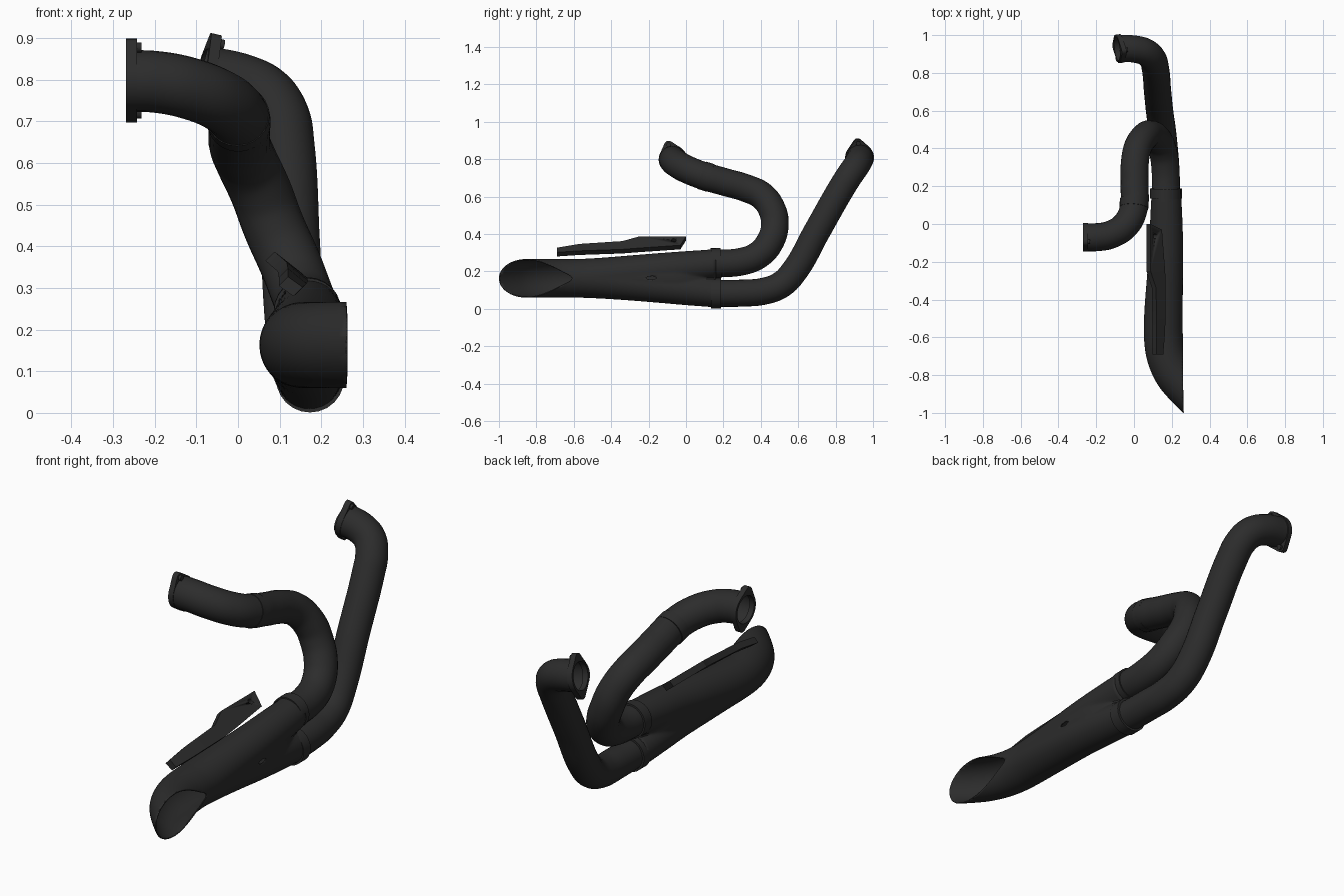
import bpy, bmesh, math
from mathutils import Vector, Matrix

if "Cube" in bpy.data.objects:
    bpy.data.objects.remove(bpy.data.objects["Cube"])

black = bpy.data.materials.new("black_metal")
black.diffuse_color = (0.025, 0.025, 0.025, 1)
black.use_nodes = True
black.node_tree.nodes["Principled BSDF"].inputs["Base Color"].default_value = black.diffuse_color


def add_object(name, mesh, angle=40):
    ob = bpy.data.objects.new(name, mesh)
    bpy.context.collection.objects.link(ob)
    mesh.materials.clear()
    mesh.materials.append(black)
    bpy.ops.object.select_all(action='DESELECT')
    ob.select_set(True)
    bpy.context.view_layer.objects.active = ob
    bpy.ops.object.shade_smooth_by_angle(angle=math.radians(angle))
    return ob


def tube(name, pts, r, caps=False):
    """Round pipe swept along a smooth path."""
    cu = bpy.data.curves.new(name, 'CURVE')
    cu.dimensions = '3D'
    cu.bevel_depth, cu.bevel_resolution = r, 10
    cu.resolution_u, cu.use_fill_caps = 8, caps
    sp = cu.splines.new('BEZIER')
    sp.bezier_points.add(len(pts) - 1)
    for bp, p in zip(sp.bezier_points, pts):
        bp.co = p
        bp.handle_left_type = bp.handle_right_type = 'AUTO'
    tmp = bpy.data.objects.new(name + "_path", cu)
    bpy.context.collection.objects.link(tmp)
    bpy.context.view_layer.update()
    dg = bpy.context.evaluated_depsgraph_get()
    mesh = bpy.data.meshes.new_from_object(tmp.evaluated_get(dg))
    bpy.data.objects.remove(tmp)
    return add_object(name, mesh)


def loft(loops, closed=False):
    """Skin a list of equal-length rings."""
    bm = bmesh.new()
    rings = [[bm.verts.new(p) for p in lp] for lp in loops]
    n = len(rings[0])
    for i in range(len(rings) if closed else len(rings) - 1):
        a, b = rings[i], rings[(i + 1) % len(rings)]
        for j in range(n):
            k = (j + 1) % n
            bm.faces.new((a[j], a[k], b[k], b[j]))
    bmesh.ops.recalc_face_normals(bm, faces=bm.faces)
    return bm


def to_mesh(name, bm):
    me = bpy.data.meshes.new(name)
    bm.to_mesh(me)
    bm.free()
    return me


def catmull(rows, steps):
    rows = [Vector(r) for r in rows]
    out = []
    for i in range(len(rows) - 1):
        p0, p1, p2, p3 = (rows[max(0, min(len(rows) - 1, i + k))] for k in (-1, 0, 1, 2))
        for s in range(steps):
            t = s / steps
            out.append(0.5 * (2 * p1 + (p2 - p0) * t + (2 * p0 - 5 * p1 + 4 * p2 - p3) * t * t
                              + (3 * p1 - p0 - 3 * p2 + p3) * t ** 3))
    return out + [rows[-1]]


# Header pipes
tube("front_header_pipe", [
    (-.265, -.07, .797), (-.2, -.07, .795), (-.12, -.055, .78), (-.04, .0, .748),
    (0, .09, .712), (.003, .2, .68), (.005, .33, .642), (.02, .405, .605),
    (.055, .46, .53), (.085, .475, .45), (.125, .45, .36), (.152, .39, .29),
    (.166, .3, .253), (.167, .12, .243)], .074)
tube("rear_header_pipe", [
    (.173, .12, .083), (.168, .3, .084), (.158, .42, .095), (.148, .51, .13),
    (.138, .578, .2), (.125, .7, .414), (.112, .83, .643), (.1, .872, .71),
    (.065, .908, .762), (.01, .925, .79), (-.085, .93, .81)], .072)

# Joint sleeves and collector collars
tube("joint_sleeve", [(-.001, .085, .714), (.002, .13, .7)], .0765, True)
tube("upper_collar", [(.167, .135, .243), (.167, .188, .245)], .081, True)
tube("lower_collar", [(.173, .135, .083), (.173, .188, .083)], .082, True)


# Two-bolt flanges
def flange(name, centre, normal, tilt, R=.076, r=.024, D=.08, t=.026):
    z = Vector(normal).normalized()
    up = Vector((0, tilt, 1))
    x = (up - z * up.dot(z)).normalized()
    m = Matrix.Translation(centre) @ Matrix((x, z.cross(x), z)).transposed().to_4x4()
    a = math.acos((R - r) / D)
    t0 = math.atan2(r * math.sin(a), D + r * math.cos(a))

    def rho(q):
        q = math.acos(min(1, abs(math.cos(q))))
        if q > a:
            return R
        if q > t0:
            return R / math.cos(q - a)
        return D * math.cos(q) + math.sqrt(max(0, r * r - (D * math.sin(q)) ** 2))

    def ring(f, h):
        return [m @ Vector((f(q) * math.cos(q), f(q) * math.sin(q), h))
                for q in (2 * math.pi * i / 64 for i in range(64))]
    hole = lambda q: .064
    add_object(name, to_mesh(name, loft(
        [ring(rho, 0), ring(rho, t), ring(hole, t), ring(hole, 0)], True)))
    for side in (-1, 1):
        tube(name + "_bolt", [m @ Vector((side * (D + .003), 0, h)) for h in (-.011, .005)], .012, True)


flange("front_flange", (-.243, -.07, .798), (-1, 0, 0), -.3)
flange("rear_flange", (-.064, .93, .806), (-.97, -.14, .22), -.15)

# Collector and slash-cut muffler: y, centre x, centre z, half height, lobe radius, waist fill
stations = catmull([
    (.16, .171, .163, .155, .078, .4), (0, .171, .164, .144, .086, .93),
    (-.15, .17, .165, .132, .09, 1), (-.3, .163, .165, .12, .0955, 1),
    (-.45, .157, .164, .109, .101, 1), (-.58, .155, .163, .103, .103, 1),
    (-.69, .168, .163, .103, .103, 1), (-.783, .205, .163, .103, .103, 1),
    (-.857, .263, .163, .103, .103, 1), (-.96, .366, .163, .103, .103, 1),
    (-1.06, .466, .163, .103, .103, 1)], 6)
loops = []
for i, (y, cx, cz, h, r, fill) in enumerate(stations):
    p, q = stations[max(0, i - 1)], stations[min(len(stations) - 1, i + 1)]
    tan = Vector((q[1] - p[1], q[0] - p[0], 0)).normalized()
    side = Vector((-tan.y, tan.x, 0))
    d, loop = max(0, h - r), []
    for k in range(64):
        c, s = math.cos(2 * math.pi * k / 64), math.sin(2 * math.pi * k / 64)
        disc = r * r - (d * c) ** 2
        lobes = d * abs(s) + math.sqrt(disc) if disc > 0 else 0
        core = 1 / math.hypot(c / (r * fill), s / (h * .98))
        rad = max(lobes, core)
        loop.append(Vector((cx, y, cz + rad * s)) + side * rad * c)
    loops.append(loop)
bm = loft(loops)
bmesh.ops.bisect_plane(bm, geom=bm.verts[:] + bm.edges[:] + bm.faces[:], dist=1e-5,
                       plane_co=(.26, 0, 0), plane_no=(1, 0, 0), clear_outer=True)
muffler = add_object("collector_muffler", to_mesh("collector_muffler", bm))
wall = muffler.modifiers.new("wall", 'SOLIDIFY')
wall.thickness, wall.offset = .005, -1

# Mounting bracket: tilted plate with one bolt hole
upper = [(.088, 0, .387), (.088, -.25, .387), (.117, -.34, .362), (.12, -.57, .347), (.12, -.69, .327)]
lower = [(.148, -.03, .34), (.165, -.25, .325), (.168, -.34, .318), (.165, -.57, .31), (.155, -.69, .302)]
drop = Vector((-.022, 0, -.022))
bm = loft([[Vector(a), Vector(b), Vector(b) + drop, Vector(a) + drop] for a, b in zip(upper, lower)])
bmesh.ops.holes_fill(bm, edges=bm.edges[:], sides=4)
bmesh.ops.recalc_face_normals(bm, faces=bm.faces)
bracket = add_object("mounting_bracket", to_mesh("mounting_bracket", bm), 20)
cutter = tube("bolt_hole_cutter", [(.06, -.065, .315), (.16, -.065, .415)], .013, True)
bm = bmesh.new()
bm.from_mesh(cutter.data)
bmesh.ops.remove_doubles(bm, verts=bm.verts, dist=1e-5)
bmesh.ops.recalc_face_normals(bm, faces=bm.faces)
bm.to_mesh(cutter.data)
bm.free()
cutter.hide_render = True
cutter.hide_viewport = False
cutter.display_type = 'WIRE'
cut = bracket.modifiers.new("bolt_hole", 'BOOLEAN')
cut.operation, cut.object, cut.solver = 'DIFFERENCE', cutter, 'EXACT'
